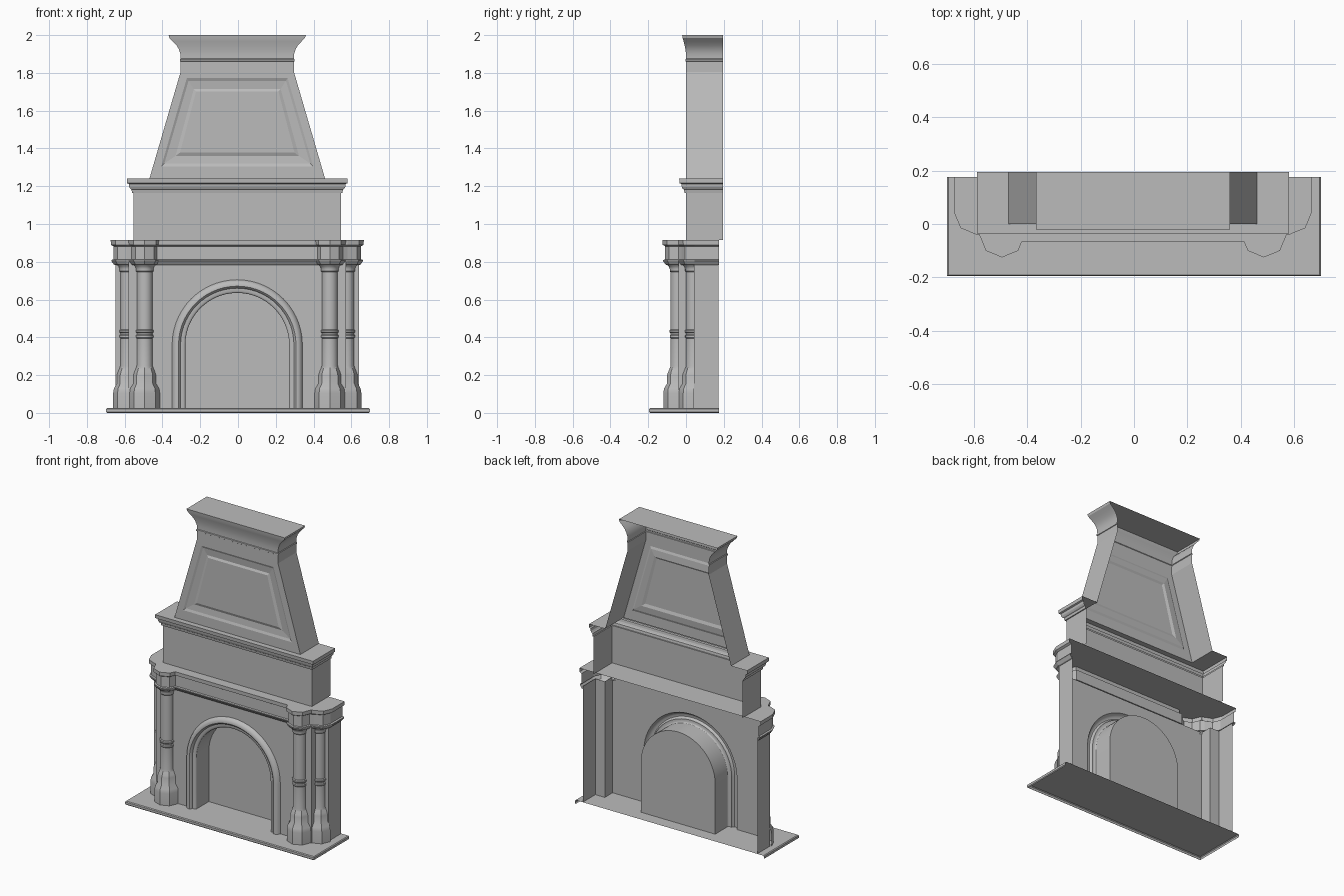
import bpy, bmesh, math

cube = bpy.data.objects.get("Cube")
if cube:
    bpy.data.objects.remove(cube)

stone = bpy.data.materials.new("grey_stone")
stone.use_nodes = True
GREY = (0.5, 0.5, 0.5, 1)
stone.diffuse_color = GREY
stone.node_tree.nodes["Principled BSDF"].inputs["Base Color"].default_value = GREY

FLOOR = 0.025      # top of the hearth
WALL_Y = -0.04     # face of the lower wall
BACK_Y = 0.195
SHIFT = -0.004


def loft(name, rings, closed=False, cap=False, mirror=False, smooth=30, shift=SHIFT):
    """Skin a list of equal-length point rings; optionally cap the last one."""
    bm = bmesh.new()
    rows = [[bm.verts.new(p) for p in ring] for ring in rings]
    for a, b in zip(rows, rows[1:]):
        n = len(a)
        for i in range(n if closed else n - 1):
            j = (i + 1) % n
            bm.faces.new((a[i], a[j], b[j], b[i]))
    if cap:
        bm.faces.new(rows[-1])
    bmesh.ops.remove_doubles(bm, verts=bm.verts, dist=0.00001)
    bmesh.ops.recalc_face_normals(bm, faces=bm.faces)
    mesh = bpy.data.meshes.new(name)
    bm.to_mesh(mesh)
    bm.free()
    mesh.materials.append(stone)
    obj = bpy.data.objects.new(name, mesh)
    bpy.context.collection.objects.link(obj)
    obj.location.x = shift
    if mirror:
        obj.modifiers.new("mirror", 'MIRROR')
    bpy.ops.object.select_all(action='DESELECT')
    obj.select_set(True)
    bpy.context.view_layer.objects.active = obj
    if smooth:
        bpy.ops.object.shade_smooth_by_angle(angle=math.radians(smooth))
    return obj


def u_rings(profile, back):
    """Three-sided sections, open at the back, from (z, half width, front y)."""
    return [[(-x, back, z), (-x, y, z), (x, y, z), (x, back, z)] for z, x, y in profile]


# Hearth slab
loft("hearth", u_rings([(0, .693, -.19), (.005, .699, -.195), (.02, .699, -.195),
                        (FLOOR, .694, -.19)], .175), cap=True, smooth=0, shift=0)


# Arch path from left foot to right foot
SPRING = 0.36


def arch(r, y, steps=28):
    pts = [(-r, y, FLOOR)]
    for i in range(steps + 1):
        a = math.pi * (1 - i / steps)
        pts.append((r * math.cos(a), y, SPRING + r * math.sin(a)))
    return pts + [(r, y, FLOOR)]


# Lower front wall with the arched opening
W, TOP = 0.575, 0.8
outline = arch(.345, WALL_Y) + [(W, WALL_Y, FLOOR), (W, WALL_Y, TOP),
                                (-W, WALL_Y, TOP), (-W, WALL_Y, FLOOR)]
loft("front_wall", [outline], cap=True, smooth=0)

# Stepped corners and side walls
plan = [(W, WALL_Y), (W, .042), (.645, .042), (.645, .172)]
loft("side_wall", [[(x, y, z) for x, y in plan] for z in (FLOOR, TOP)],
     mirror=True, smooth=0)

# Rounded arch moulding and the firebox behind it
loft("arch_moulding", [arch(r, y) for r, y in [
    (.345, -.04), (.338, -.054), (.325, -.064), (.311, -.064), (.302, -.056),
    (.3, -.048), (.284, -.048), (.277, -.044), (.275, -.04)]], smooth=40)
loft("firebox", [arch(.275, WALL_Y), arch(.275, .09)], cap=True)


# Engaged columns: half columns in front, quarter columns in the corners
def column(name, cx, cy, start, end):
    def turned(part, profile, sides):
        n = round(sides * (end - start) / 360)
        angles = [math.radians(start + (end - start) * i / n) for i in range(n + 1)]
        loft(name + part, [[(cx + r * math.cos(a), cy + r * math.sin(a), z) for a in angles]
                           for r, z in profile], mirror=True, smooth=35)

    turned("_base", [(.08, FLOOR), (.08, .105), (.076, .13), (.06, .155), (.06, .2),
                     (.055, .215), (.045, .24)], 8)
    turned("_shaft", [(.045, .235), (.042, .25), (.042, .395), (.046, .4), (.046, .41),
                      (.042, .415), (.042, .422), (.047, .427), (.047, .437), (.042, .442),
                      (.042, .745), (.046, .75), (.046, .762), (.05, .775), (.064, .787)], 24)


column("front_column", .49, WALL_Y, 180, 360)
column("corner_column", .577, .042, 270, 360)


# Mantel that wraps around the octagonal capitals
def mantel_ring(o, z):
    r = .06 + o
    k = r * math.sqrt(.5)
    cx, cy, qx, qy = .49, WALL_Y, .585, .045
    half = [(qx + r, .175), (qx + r, qy), (qx + k, qy - k), (qx, qy - r),
            (cx + r, cy), (cx + k, cy - k), (cx, cy - r), (cx - k, cy - k),
            (cx - r + .414 * o, cy - o)]
    return [(x, y, z) for x, y in half] + [(-x, y, z) for x, y in reversed(half)]


loft("mantel", [mantel_ring(o, z) for o, z in [
    (.0, .782), (.008, .785), (.022, .805), (.022, .81), (.01, .812), (.01, .882),
    (.024, .89), (.025, .915)]], cap=True, smooth=0)

# Chimney breast with its cornice and ledge
loft("chimney_breast", u_rings([
    (.915, .55, 0), (1.165, .55, 0), (1.165, .557, -.008), (1.182, .56, -.011),
    (1.186, .566, -.017), (1.196, .572, -.022), (1.212, .574, -.025), (1.216, .584, -.034),
    (1.24, .584, -.036), (1.24, .465, 0)], BACK_Y), smooth=0)


# Tapered hood front with a recessed panel frame
def trapezoid(z0, x0, z1, x1, y):
    return [(-x0, y, z0), (x0, y, z0), (x1, y, z1), (-x1, y, z1)]


loft("hood_panel", [
    trapezoid(1.24, .465, 1.805, .3, 0), trapezoid(1.305, .402, 1.772, .267, 0),
    trapezoid(1.32, .386, 1.758, .258, .006), trapezoid(1.36, .327, 1.715, .23, .01),
    trapezoid(1.378, .303, 1.702, .218, .003), trapezoid(1.383, .297, 1.697, .215, .003)],
    closed=True, cap=True, smooth=0)
loft("hood_side", [[(.465, 0, 1.24), (.465, BACK_Y, 1.24)],
                   [(.3, 0, 1.805), (.3, BACK_Y, 1.805)]], mirror=True, smooth=0)

# Neck and flared crown
loft("hood_crown", u_rings([
    (1.805, .3, 0), (1.86, .3, 0), (1.862, .304, -.003), (1.872, .304, -.003),
    (1.875, .3, 0), (1.9, .301, 0), (1.925, .309, -.003), (1.945, .321, -.007),
    (1.965, .339, -.012), (1.985, .359, -.018), (2, .363, -.02)], BACK_Y),
    cap=True, smooth=25)
